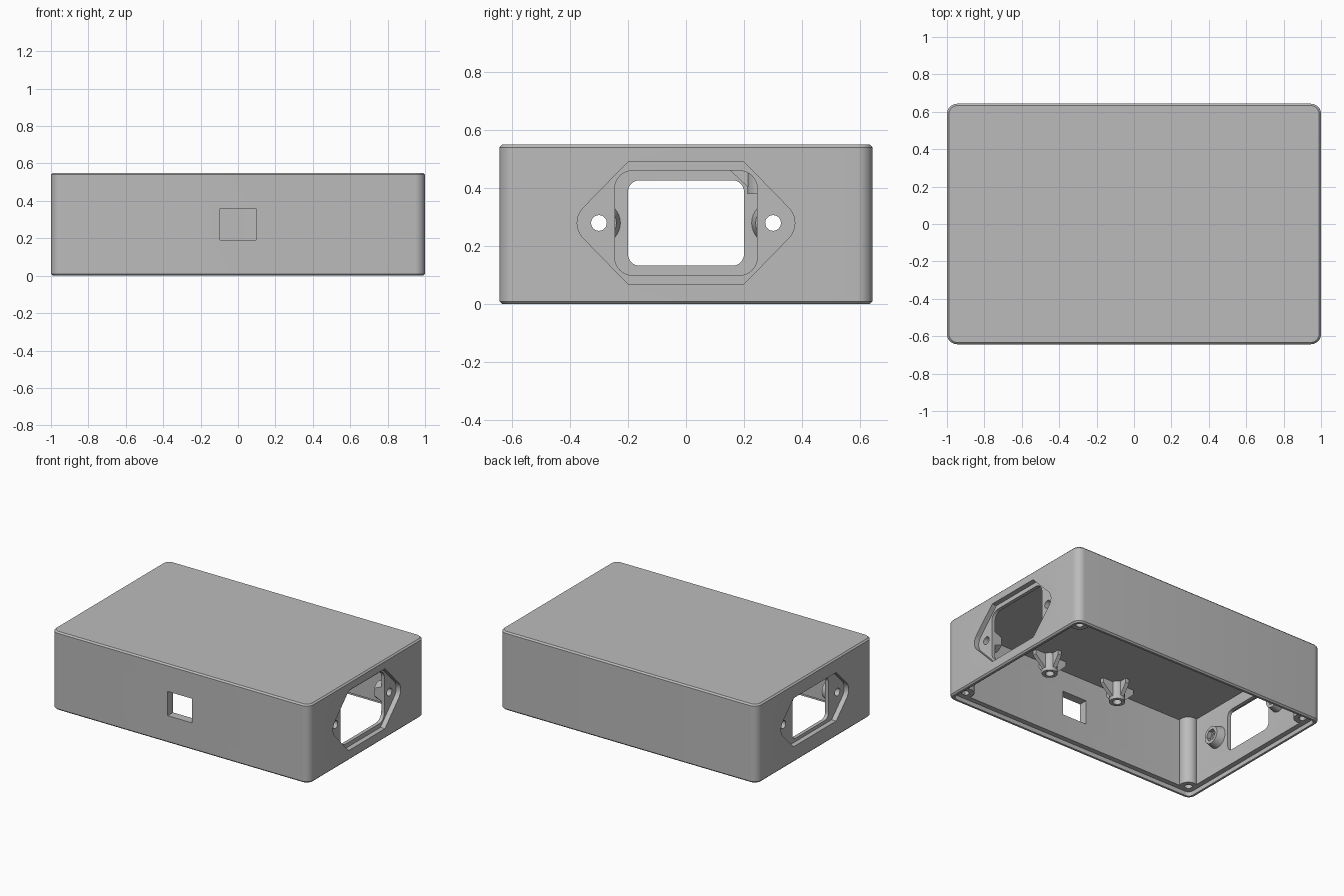
import bpy, bmesh
from math import sin, cos, pi, radians

if "Cube" in bpy.data.objects:
    bpy.data.objects.remove(bpy.data.objects["Cube"])

HX, HY, H = 1.0, 0.643, 0.55      # half length, half width, height
WALL, CEIL = 0.06, 0.505          # wall thickness, underside of the roof
MID = 0.28                        # height of the socket centre line

grey = bpy.data.materials.new("plain_grey")
grey.use_nodes = True
grey.diffuse_color = (0.5, 0.5, 0.5, 1)
grey.node_tree.nodes["Principled BSDF"].inputs["Base Color"].default_value = (0.5, 0.5, 0.5, 1)


def arc(cx, cy, r, start, end, steps):
    return [(cx + r * cos(radians(start + (end - start) * i / steps)),
             cy + r * sin(radians(start + (end - start) * i / steps)))
            for i in range(steps + 1)]


def circle(cx, cy, r, sides=32):
    return arc(cx, cy, r, 0, 360, sides)[:-1]


def rounded_rect(hx, hy, r, cy=0.0):
    pts = []
    for k, (sx, sy) in enumerate(((1, 1), (-1, 1), (-1, -1), (1, -1))):
        pts += arc(sx * (hx - r), cy + sy * (hy - r), r, 90 * k, 90 * k + 90, 8)
    return pts


def flange(flat, half_height):
    """Lozenge socket flange with rounded tips around the screws."""
    return (arc(0.3, MID, 0.075, -45, 45, 10)
            + [(flat, MID + half_height), (-flat, MID + half_height)]
            + arc(-0.3, MID, 0.075, 135, 225, 10)
            + [(-flat, MID - half_height), (flat, MID - half_height)])


def loft(name, outline, axis, lo, hi, outline_hi=None, chamfer=0):
    """Solid between an outline at lo and one at hi along an axis."""
    place = {"x": lambda p, t: (t, p[0], p[1]),
             "y": lambda p, t: (p[0], t, p[1]),
             "z": lambda p, t: (p[0], p[1], t)}[axis]
    bm = bmesh.new()
    a = [bm.verts.new(place(p, lo)) for p in outline]
    b = [bm.verts.new(place(p, hi)) for p in (outline_hi or outline)]
    caps = [bm.faces.new(a), bm.faces.new(b)]
    n = len(a)
    for i in range(n):
        j = (i + 1) % n
        bm.faces.new((a[i], a[j], b[j], b[i]))
    bmesh.ops.recalc_face_normals(bm, faces=bm.faces)
    if chamfer:
        bmesh.ops.bevel(bm, geom=[e for f in caps for e in f.edges],
                        offset=chamfer, segments=1, affect="EDGES")
    mesh = bpy.data.meshes.new(name)
    bm.to_mesh(mesh)
    bm.free()
    mesh.materials.append(grey)
    obj = bpy.data.objects.new(name, mesh)
    bpy.context.collection.objects.link(obj)
    return obj


def combine(target, tool, operation="DIFFERENCE", keep=False):
    tool.hide_render = True
    mod = target.modifiers.new("combine", "BOOLEAN")
    mod.operation, mod.solver, mod.object = operation, "EXACT", tool
    bpy.context.view_layer.objects.active = target
    bpy.ops.object.modifier_apply(modifier=mod.name)
    if not keep:
        bpy.data.objects.remove(tool)


def cut(target, outline, axis, lo, hi):
    combine(target, loft("cutter", outline, axis, lo, hi))


parts = []

# Case shell, open underneath with a stepped rim for a lid
shell = loft("case_shell", rounded_rect(HX, HY, 0.055), "z", 0, H, chamfer=0.01)
cut(shell, rounded_rect(HX - WALL, HY - WALL, 0.02), "z", -0.1, CEIL)
cut(shell, rounded_rect(HX - 0.025, HY - 0.025, 0.035), "z", -0.1, 0.03)
parts.append(shell)

# Square port in the front wall
cut(shell, [(-0.095, 0.19), (0.095, 0.19), (0.095, 0.36), (-0.095, 0.36)], "y", -0.8, -0.4)

# Flange recesses and socket openings in the end walls
large_opening = rounded_rect(0.245, 0.18, 0.06, MID)
small_opening = rounded_rect(0.2, 0.147, 0.04, MID)
cut(shell, flange(0.2, 0.21), "x", HX - 0.035, 1.2)
cut(shell, flange(0.236, 0.17), "x", -1.2, -HX + 0.035)
cut(shell, large_opening, "x", 0.8, 1.2)
cut(shell, small_opening, "x", -1.2, -0.8)
for y in (-0.3, 0.3):
    cut(shell, circle(y, MID, 0.027), "x", -1.2, 1.2)

# Tapered nut bosses behind the socket screws
for sx, side in ((1, "left"), (-1, "right")):
    for y, end in ((-0.3, "front"), (0.3, "back")):
        boss = loft(f"nut_boss_{side}_{end}", circle(y, MID, 0.075), "x",
                    sx * (HX - WALL + 0.004), sx * 0.885, circle(y, MID, 0.06))
        cut(boss, circle(y, MID, 0.027), "x", -1.2, 1.2)
        cut(boss, circle(y, MID, 0.042, 6), "x", sx * 0.85, sx * 0.915)
        if sx > 0:
            cut(boss, large_opening, "x", 0.8, 1.2)
        parts.append(boss)

for sx, side in ((1, "left"), (-1, "right")):
    # Lid screw posts in the corners
    for sy, end in ((-1, "front"), (1, "back")):
        cx, cy = sx * (HX - 0.08), sy * (HY - 0.08)
        post = loft(f"corner_post_{side}_{end}", circle(cx, cy, 0.06), "z", 0.03, CEIL + 0.01)
        cut(post, circle(cx, cy, 0.026), "z", -0.1, 0.3)
        parts.append(post)

    # Board standoffs with four gussets, hanging from the roof
    for cy, end in ((-0.497, "front"), (0.262, "back")):
        cx = sx * 0.278
        standoff = loft(f"standoff_{side}_{end}", circle(cx, cy, 0.05), "z", 0.38, CEIL + 0.01)
        for axis, c, across in (("x", cy, cx), ("y", cx, cy)):
            reach = 0.1 if end == "front" and axis == "x" else 0.125
            web = [(c - reach, CEIL + 0.015), (c - reach, CEIL - 0.03), (c - 0.045, 0.4),
                   (c + 0.045, 0.4), (c + reach, CEIL - 0.03), (c + reach, CEIL + 0.015)]
            gusset = loft("gusset", web, axis, across - 0.014, across + 0.014)
            combine(standoff, gusset, "UNION")
        cut(standoff, circle(cx, cy, 0.028), "z", 0.3, 0.47)
        parts.append(standoff)

# Smooth the rounds, keep the edges crisp
bpy.ops.object.select_all(action="DESELECT")
for obj in parts:
    obj.select_set(True)
bpy.context.view_layer.objects.active = shell
bpy.ops.object.shade_smooth_by_angle(angle=radians(25))
